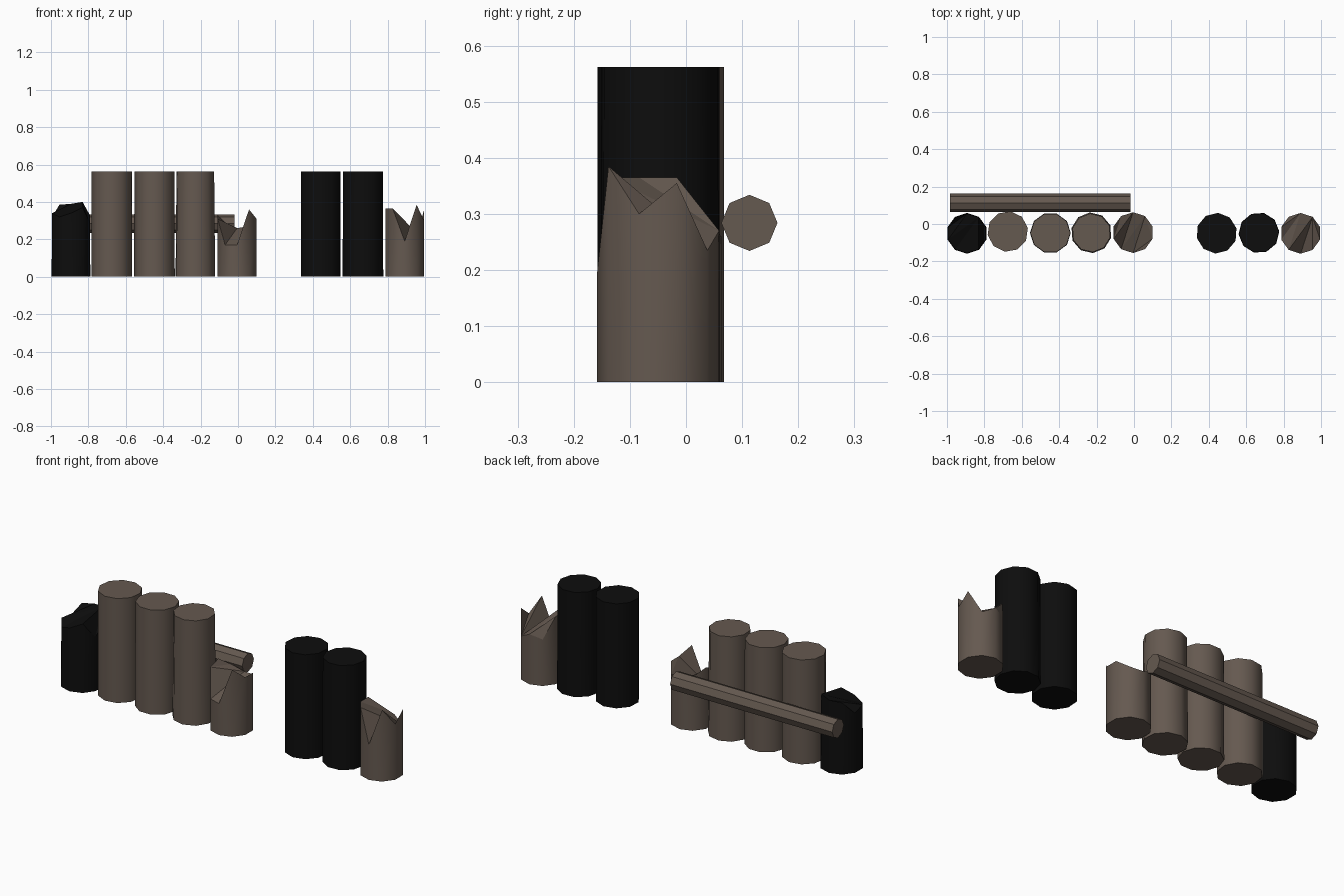
import bpy
import bmesh
from math import cos, sin, pi, radians
from mathutils import Matrix

cube = bpy.data.objects.get("Cube")
if cube:
    bpy.data.objects.remove(cube)


def make_material(name, rgb):
    mat = bpy.data.materials.new(name)
    mat.use_nodes = True
    mat.diffuse_color = (*rgb, 1)
    mat.node_tree.nodes["Principled BSDF"].inputs["Base Color"].default_value = (*rgb, 1)
    return mat


weathered = make_material("weathered brown wood", (0.13, 0.10, 0.08))
charred = make_material("charred black wood", (0.004, 0.004, 0.004))

SIDES = 10
RADIUS = 0.109
HEIGHT = 0.562


def finish(name, bm, mat):
    bmesh.ops.recalc_face_normals(bm, faces=bm.faces)
    mesh = bpy.data.meshes.new(name)
    bm.to_mesh(mesh)
    bm.free()
    mesh.materials.append(mat)
    obj = bpy.data.objects.new(name, mesh)
    bpy.context.collection.objects.link(obj)
    return obj


def make_log(name, x, y, mat, rim=None, turn=18, taper=1.0):
    """Upright log; rim lists the heights of a splintered top."""
    bm = bmesh.new()
    heights = rim or [HEIGHT] * SIDES
    low, high = [], []
    for i, h in enumerate(heights):
        a = radians(turn) + 2 * pi * i / SIDES
        dx, dy = RADIUS * cos(a), RADIUS * sin(a)
        low.append(bm.verts.new((x + dx, y + dy, 0)))
        high.append(bm.verts.new((x + dx * taper, y + dy * taper, h)))
    bm.faces.new(low[::-1])
    for i in range(SIDES):
        j = (i + 1) % SIDES
        bm.faces.new((low[i], low[j], high[j], high[i])).smooth = True
    top = bm.faces.new(high)
    # Ends stay crisp while the bark is smooth
    for edge in list(top.edges) + [e for e in bm.edges if all(v in low for v in e.verts)]:
        edge.smooth = False
    if rim:
        bmesh.ops.triangulate(bm, faces=[top])
    return finish(name, bm, mat)


# Whole logs
make_log("brown_log_outer", -0.675, -0.04, weathered, turn=10)
make_log("brown_log_middle", -0.447, -0.048, weathered, turn=0, taper=0.98)
make_log("brown_log_inner", -0.228, -0.047, weathered, turn=22, taper=0.95)
make_log("charred_log_inner", 0.442, -0.049, charred, turn=14)
make_log("charred_log_outer", 0.668, -0.047, charred, turn=4, taper=0.98)

# Splintered logs, rim heights running counter-clockwise from +x
make_log("broken_charred_log", -0.893, -0.05, charred, taper=0.97,
         rim=[0.33, 0.40, 0.39, 0.385, 0.32, 0.34, 0.32, 0.34, 0.37, 0.29])
make_log("broken_middle_log", -0.005, -0.046, weathered,
         rim=[0.31, 0.27, 0.26, 0.29, 0.33, 0.31, 0.17, 0.17, 0.36, 0.31])
make_log("broken_end_log", 0.891, -0.05, weathered,
         rim=[0.355, 0.235, 0.27, 0.25, 0.365, 0.365, 0.365, 0.19, 0.385, 0.30])

# Crossbar behind the wall
bm = bmesh.new()
bmesh.ops.create_cone(bm, cap_ends=True, segments=8, radius1=0.05, radius2=0.05, depth=0.965,
                      matrix=Matrix.Translation((-0.502, 0.113, 0.284)) @ Matrix.Rotation(pi / 2, 4, 'Y'))
finish("rear_crossbar", bm, weathered)
